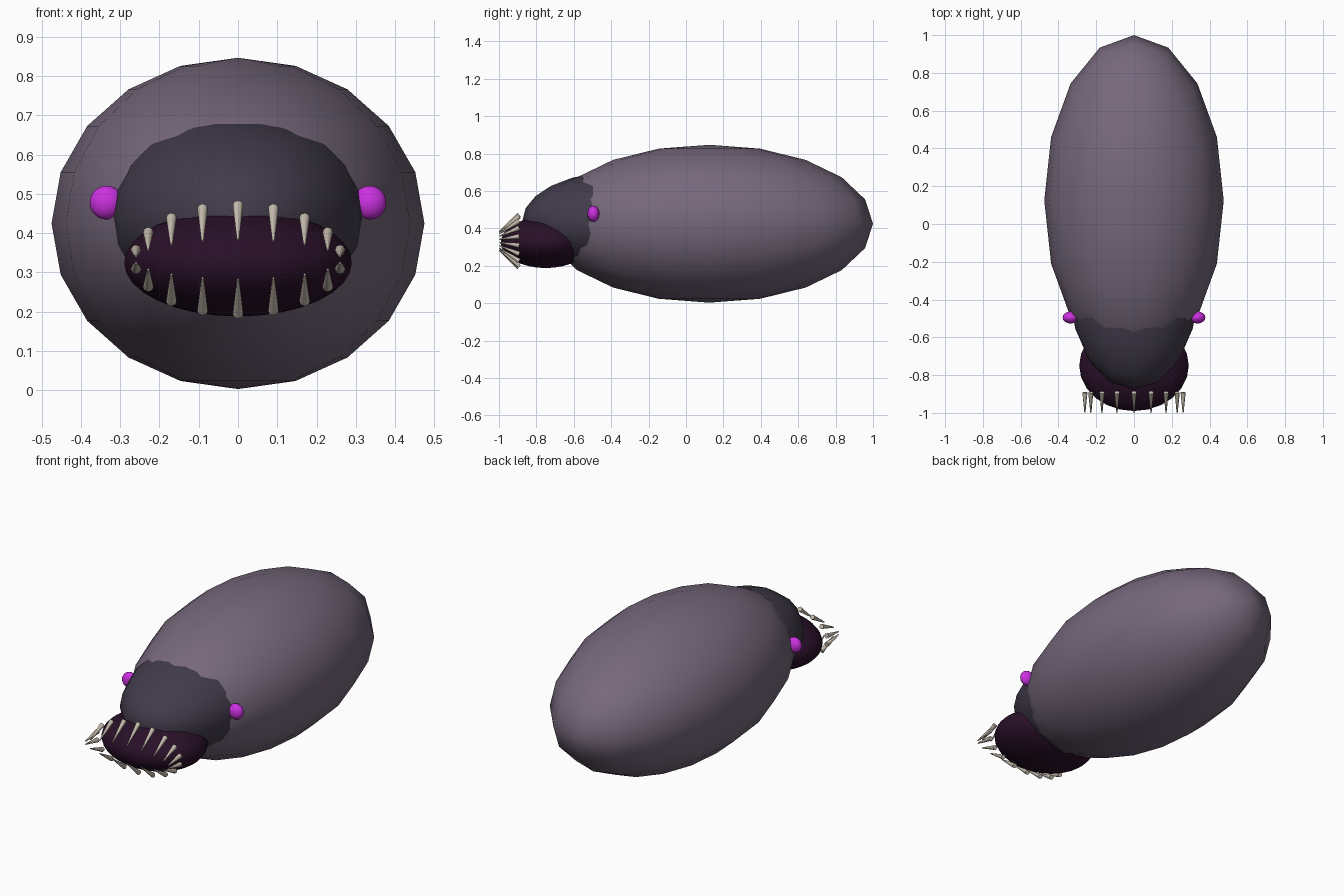
import bpy, math
from mathutils import Vector

if "Cube" in bpy.data.objects:
    bpy.data.objects.remove(bpy.data.objects["Cube"])


def material(name, rgb):
    m = bpy.data.materials.new(name)
    m.diffuse_color = (*rgb, 1)
    m.use_nodes = True
    m.node_tree.nodes["Principled BSDF"].inputs["Base Color"].default_value = m.diffuse_color
    return m


HIDE = material("dusty mauve hide", (0.18, 0.138, 0.20))
DARK = material("dark slate", (0.054, 0.044, 0.07))
MAW = material("deep maroon", (0.022, 0.005, 0.021))
EYE = material("bright magenta", (0.60, 0.03, 0.74))
BONE = material("bone", (0.56, 0.50, 0.42))


def finish(name, mat):
    ob = bpy.context.object
    ob.name = name
    ob.data.materials.append(mat)
    bpy.ops.object.shade_smooth()
    return ob


def ellipsoid(name, center, radii, segments, rings, mat):
    bpy.ops.mesh.primitive_uv_sphere_add(segments=segments, ring_count=rings, radius=1, location=center)
    bpy.context.object.scale = radii
    return finish(name, mat)


# Long swollen body, head shell and open mouth
ellipsoid("body", (0, 0.125, 0.425), (0.475, 0.875, 0.422), 16, 10, HIDE)
ellipsoid("head", (0, -0.35, 0.44), (0.338, 0.525, 0.265), 16, 12, DARK)
ellipsoid("mouth", (0, -0.75, 0.325), (0.29, 0.24, 0.137), 24, 16, MAW)

# Eyes on both sides of the head
for side, label in ((-1, "left"), (1, "right")):
    ellipsoid("eye_" + label, (side * 0.335, -0.495, 0.478), (0.043, 0.032, 0.043), 16, 12, EYE)

# Ring of teeth leaning inward towards the mouth's middle height
for i in range(18):
    a = math.radians(20 * i)
    x = 0.264 * math.sin(a)
    base = Vector((x, -0.892, 0.333 + 0.14 * math.cos(a)))
    tip = Vector((x, -0.998, 0.333 + 0.05 * math.cos(a)))
    axis = tip - base
    bpy.ops.mesh.primitive_cone_add(vertices=8, radius1=0.0135, radius2=0.003,
                                    depth=axis.length, location=(base + tip) / 2)
    bpy.context.object.rotation_euler = axis.to_track_quat('Z', 'Y').to_euler()
    finish("tooth_%02d" % (i + 1), BONE)
    bpy.ops.object.shade_smooth_by_angle(angle=math.radians(50))
